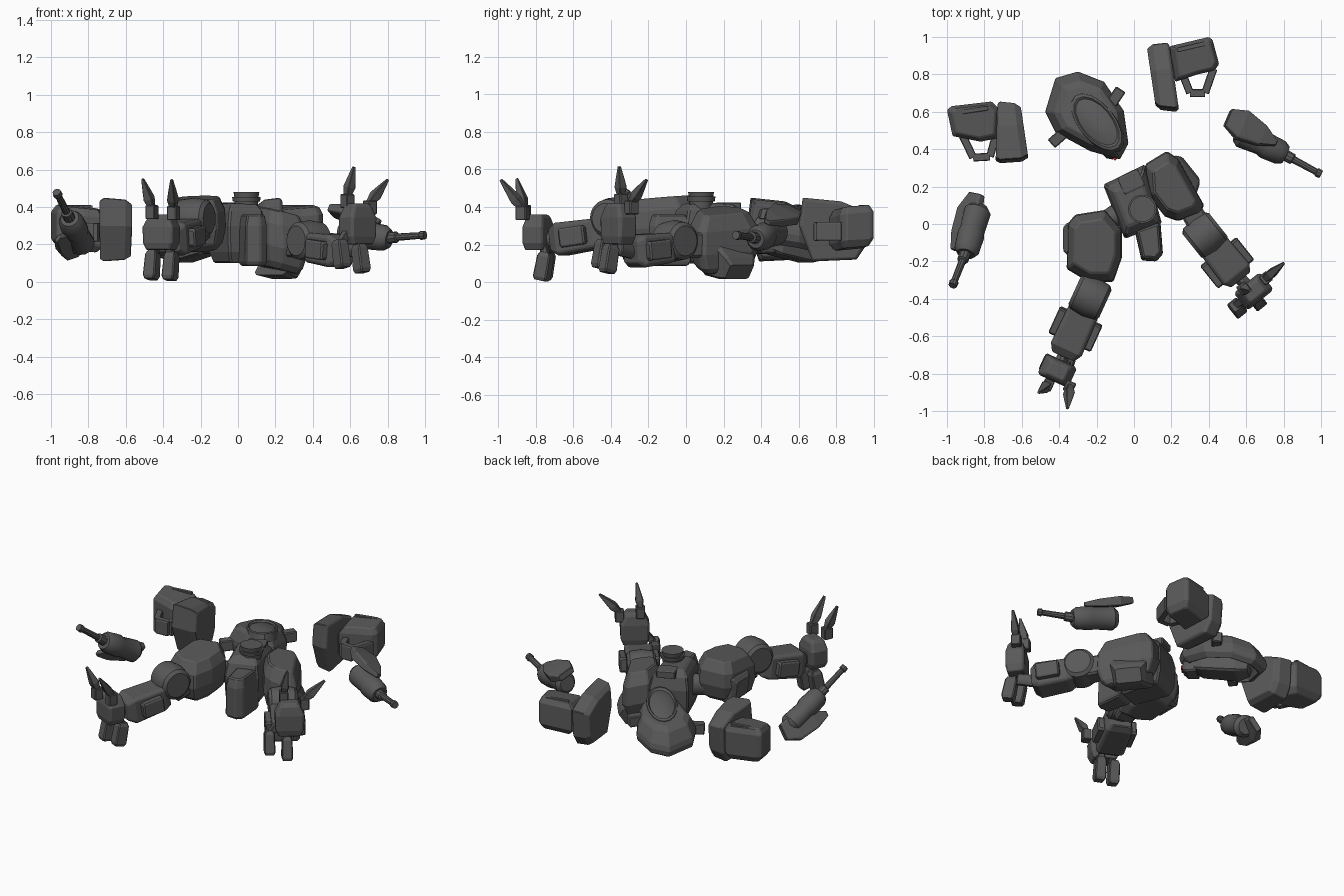
import bpy, bmesh
from math import cos, sin, pi, radians
from mathutils import Vector as V

if "Cube" in bpy.data.objects:
    bpy.data.objects.remove(bpy.data.objects["Cube"])

rounds = []


def material(name, rgb):
    m = bpy.data.materials.new(name)
    m.diffuse_color = (*rgb, 1)
    m.use_nodes = True
    m.node_tree.nodes["Principled BSDF"].inputs["Base Color"].default_value = m.diffuse_color
    return m


GREY = material("dark_grey", (0.1, 0.1, 0.1))
RED = material("red", (0.6, 0.02, 0.02))


def skin(name, rings, bevel=0.0, smooth=False, mat=GREY):
    """Join equal-length rings of points into a capped surface."""
    bm = bmesh.new()
    vs = [[bm.verts.new(p) for p in r] for r in rings]
    n = len(vs[0])
    for a, b in zip(vs, vs[1:]):
        for i in range(n):
            j = (i + 1) % n
            bm.faces.new((a[i], a[j], b[j], b[i]))
    bm.faces.new(vs[0][::-1])
    bm.faces.new(vs[-1])
    bmesh.ops.recalc_face_normals(bm, faces=bm.faces)
    me = bpy.data.meshes.new(name)
    bm.to_mesh(me)
    bm.free()
    ob = bpy.data.objects.new(name, me)
    bpy.context.collection.objects.link(ob)
    me.materials.append(mat)
    if bevel:
        b = ob.modifiers.new("bevel", 'BEVEL')
        b.width, b.segments, b.limit_method = bevel, 1, 'ANGLE'
        b.angle_limit = radians(35)
    if smooth:
        rounds.append(ob)
    return ob


def loft(name, outline, levels, slope=(0, 0), **kw):
    """Plan outline scaled per level (z, scale), optionally on a tilted plane."""
    c = sum((V(p) for p in outline), V((0, 0))) / len(outline)
    rings = []
    for z, s in levels:
        ds = [(V(p) - c) * s for p in outline]
        rings.append([(c.x + d.x, c.y + d.y, z + d.dot(V(slope))) for d in ds])
    return skin(name, rings, **kw)


def bar(name, a, b, stations, sides=0, up=(0, 0, 1), **kw):
    """Bar from a to b; stations (t, width, height); sides=0 is a chamfered box."""
    a, b, up = V(a), V(b), V(up)
    d = (b - a).normalized()
    s = d.cross(up).normalized()
    u = s.cross(d)
    if sides:
        sec = [(cos(2 * pi * i / sides) / 2, sin(2 * pi * i / sides) / 2) for i in range(sides)]
        kw.setdefault("smooth", True)
    else:
        sec = [(.5, .41), (.41, .5), (-.41, .5), (-.5, .41), (-.5, -.41), (-.41, -.5), (.41, -.5), (.5, -.41)]
    return skin(name, [[a.lerp(b, t) + s * (x * w) + u * (y * h) for x, y in sec]
                       for t, w, h in stations], **kw)


def plain(w, h, e=0.85):
    return [(0, w * e, h * e), (.06, w, h), (.94, w, h), (1, w * e, h * e)]


def oval(c, a, b, n=16, rot=-.88):
    return [(c[0] + a * cos(t) * cos(rot) - b * sin(t) * sin(rot),
             c[1] + a * cos(t) * sin(rot) + b * sin(t) * cos(rot))
            for t in (2 * pi * i / n for i in range(n))]


# torso shell lying face down, with hollow underside and oval back hatch
SL = (.14, -.14)
hull = [(-.475, .6), (-.42, .78), (-.3, .815), (-.16, .76), (-.055, .605), (-.03, .43),
        (-.075, .345), (-.235, .39), (-.42, .49)]
loft("torso_shell", hull, [(.26, .5), (.19, .74), (.16, .8), (.19, .97), (.225, 1), (.255, .97),
                           (.32, .8), (.34, .64)], SL, bevel=.005)
loft("back_hatch", oval((-.2, .545), .18, .095), [(.3, 1.1), (.355, 1), (.36, .9), (.35, .82),
                                                 (.365, .5), (.37, .2)], SL, smooth=True)
bar("torso_lug_right", (-.13, .63, .27), (-.07, .72, .27), plain(.06, .07))
bar("torso_lug_left", (-.36, .5, .22), (-.44, .43, .21), plain(.06, .07))
bar("torso_keel", (-.34, .7, .14), (-.12, .42, .21), [(0, .1, .05), (.2, .16, .1), (.8, .14, .1), (1, .08, .06)])
bar("head", (-.15, .44, .2), (-.09, .37, .21), [(0, .12, .1), (.7, .11, .11), (1, .07, .07)])
bar("visor", (-.095, .375, .2), (-.08, .36, .2), plain(.06, .025), mat=RED)

# hips, waist ring and crotch flap
loft("hip_block", [(-.165, .21), (.06, .32), (.15, 0), (-.05, -.08)],
     [(.1, .8), (.16, .95), (.3, 1), (.38, .88), (.42, .65)], bevel=.01)
bar("hip_spine_plate", (-.07, .2, .4), (.04, .25, .4), plain(.1, .05))
for i, (z0, z1, r) in enumerate([(.38, .43, .12), (.43, .455, .145), (.455, .48, .13)]):
    bar(f"waist_ring_{i}", (.045, .08, z0), (.045, .08, z1), [(0, r, r), (1, r * 1.06, r * 1.06)],
        sides=24, up=(0, 1, 0))
loft("crotch_flap", [(0, -.02), (.14, .03), (.155, -.16), (.12, -.2), (.04, -.195)],
     [(.085, .85), (.11, 1), (.3, .98), (.36, .8)], bevel=.008)

# thighs: big faceted shells with an outer plate
loft("left_thigh", [(-.355, 0), (-.315, .05), (-.155, .075), (-.065, -.03), (-.065, -.18),
                    (-.11, -.31), (-.245, -.31), (-.36, -.24)],
     [(.17, .62), (.21, .88), (.29, 1), (.38, .97), (.45, .75)], (.03, .08), bevel=.008)
bar("left_thigh_plate", (-.3, -.08, .28), (-.37, -.08, .27), [(0, .2, .2), (.7, .17, .17), (1, .13, .12)])
loft("right_thigh", [(.06, .32), (.175, .39), (.235, .35), (.375, .1), (.355, .06), (.235, .015),
                     (.165, .04), (.07, .16)],
     [(.065, .66), (.1, .85), (.18, 1), (.3, .97), (.38, .72)], (-.25, -.05), bevel=.008)
bar("right_thigh_plate", (.21, .225, .12), (.285, .285, .055), [(0, .27, .2), (.7, .2, .14), (1, .16, .09)])
bar("right_hip_joint", (.02, .13, .25), (.15, .19, .25), plain(.12, .14), sides=12)
bar("left_hip_joint", (-.02, .1, .27), (-.16, .0, .27), plain(.12, .14), sides=12)


def limb(side, thigh, knee, ankle, palm, palm_z, claws, fingers, lift):
    """Raised knee dome, shin with side pods, ankle and clawed end."""
    k, a = V(knee), V(ankle)
    d = (a - k).normalized()
    s = d.cross(V((0, 0, 1))).normalized()
    u = s.cross(d)
    c = k + V((0, 0, lift))
    bar(side + "_knee_link", thigh, k, plain(.12, .13))
    bar(side + "_knee_dome", c - s * .09, c + s * .09,
        [(0, .16, .16), (.1, .2, .2), (.5, .22, .22), (.9, .2, .2), (1, .16, .16)], sides=24)
    bar(side + "_shin", k + d * .04, a - d * .02,
        [(0, .13, .13), (.15, .17, .16), (.85, .18, .175), (1, .13, .12)], bevel=.005)
    for q in (-1, 1):
        m = k + d * .19 + s * (.095 * q)
        bar(side + "_shin_pod", m - d * .075, m + d * .075, plain(.06, .1, .75))
    bar(side + "_ankle", a - d * .03, (palm[0], palm[1], a.z + .02), plain(.065, .08), sides=10)
    z0, z1 = palm_z
    f = V((d.x, d.y, 0))
    p0, p1 = V((*palm, z0)), V((*palm, z1))
    bar(side + "_palm", p0, p1, [(0, .14, .1), (.2, .175, .12), (.65, .18, .12), (.9, .13, .1), (1, .1, .07)],
        up=f, bevel=.005)
    for base, tip in claws:
        b, t = V(base), V(tip)
        bar(side + "_claw_knuckle", b - V((0, 0, .075)), b, plain(.055, .06), up=f)
        bar(side + "_claw", b - V((0, 0, .01)), t, [(0, .03, .035), (.3, .05, .05), (.6, .035, .035),
                                                 (1, .012, .014)], up=f)
    for fx, fy, fz in fingers:
        top = V((fx, fy, fz + .15)) - f * .03
        bar(side + "_finger", (fx, fy, fz), top, [(0, .055, .065), (.12, .07, .08), (.85, .065, .075),
                                                 (1, .045, .055)], up=f)
        bar(side + "_finger_joint", top - V((0, 0, .03)), p0.lerp(top, .5) + V((0, 0, .06)), plain(.04, .04), up=f)


limb("left", (-.2, -.25, .3), (-.235, -.39, .27), (-.385, -.72, .22), (-.41, -.785), (.17, .36),
     [((-.46, -.86, .41), (-.51, -.9, .55)), ((-.345, -.87, .405), (-.355, -.985, .545))],
     [(-.465, -.76, .015), (-.365, -.77, .01)], .07)
limb("right", (.3, .08, .2), (.38, -.06, .19), (.58, -.31, .16), (.64, -.36), (.2, .42),
     [((.585, -.345, .47), (.62, -.355, .615)), ((.705, -.29, .435), (.8, -.21, .545))],
     [(.56, -.46, .075), (.665, -.42, .05)], .03)


# forearm guns: sleeve, flared cuff shield, stepped barrel
def gun(side, rear, mid, tip, fin, up):
    r, m, t = V(rear), V(mid), V(tip)
    bar(side + "_gun_sleeve", r, m, [(0, .1, .1), (.1, .14, .15), (.5, .12, .14), (.6, .14, .15),
                                     (.9, .13, .14), (1, .1, .1)], sides=14, up=up)
    bar(side + "_gun_barrel", m.lerp(r, .1), t, [(0, .065, .065), (.3, .06, .06), (.32, .04, .04),
                                                (.88, .036, .036), (.9, .05, .05), (1, .045, .045)], sides=10, up=up)
    bar(side + "_gun_cuff", fin[0], fin[1], [(0, .1, .04), (.3, .17, .06), (.7, .12, .05), (1, .03, .025)],
        up=up, bevel=.004)


gun("left", (-.83, .09, .19), (-.9, -.16, .34), (-.97, -.33, .48),
    ((-.84, .16, .18), (-.965, -.14, .23)), (-.8, 0, .6))
gun("right", (.55, .49, .27), (.81, .37, .23), (1, .265, .25),
    ((.5, .57, .38), (.76, .43, .32)), (.2, .4, 1))


# shoulder units: flared side-profile shield, boxy pod, top slot strip and grip loop
PROFILE = [(0, .3), (.02, .45), (.22, .43), (.36, .37), (.345, .19), (.3, .12), (.07, .11)]


def shoulder(side, y0, length, xs, pod, grip, strip, zp, slope):
    """xs: shield sections as (x at front, x at back, scale)."""
    rings = []
    for xf, xb, taper in xs:
        rings.append([(xf + (xb - xf) * y / .36, y0 + length * (.5 + (y / .36 - .5) * taper),
                       .26 + (z - .26) * taper) for y, z in PROFILE])
    skin(side + "_shoulder_shield", rings, bevel=.004)
    z0, z1 = zp
    loft(side + "_shoulder_pod", pod, [(z0, .75), (z0 + .04, 1), (z1 - .04, 1), (z1, .8)], slope, bevel=.006)
    c = sum((V(p) for p in pod), V((0, 0))) / len(pod)
    zm = (z0 + z1) / 2
    bar(side + "_shoulder_link", (xs[1][0], y0 + .22, zm), (c.x, c.y, zm), plain(.12, .12))
    bar(side + "_pod_strip", (*strip[0], z1), (*strip[1], z1), plain(.025, .02))
    for p, q in zip(grip, grip[1:]):
        bar(side + "_grip", (*p, zm - .02), (*q, zm - .02), plain(.042, .1, .95))


shoulder("left", .325, .33, [(-.74, -.73, .92), (-.715, -.72, 1), (-.6, -.64, .95), (-.565, -.605, .82)],
         [(-1, .61), (-.975, .63), (-.76, .655), (-.715, .61), (-.725, .46), (-.82, .44), (-.97, .47)],
         [(-.92, .48), (-.86, .355), (-.77, .36), (-.74, .47)], [(-.92, .6), (-.78, .62)],
         (.17, .4), (-.1, .05))
shoulder("right", .6, .37, [(.115, .07, .82), (.145, .1, .95), (.225, .175, 1), (.24, .19, .92)],
         [(.19, .95), (.4, 1), (.42, .985), (.455, .855), (.43, .82), (.34, .8), (.22, .76)],
         [(.26, .8), (.3, .7), (.38, .7), (.425, .83)], [(.23, .93), (.38, .965)],
         (.18, .4), (.05, .1))

# smooth shading for the round parts only
bpy.ops.object.select_all(action='DESELECT')
for ob in rounds:
    ob.select_set(True)
bpy.context.view_layer.objects.active = rounds[0]
bpy.ops.object.shade_smooth_by_angle(angle=radians(35))
